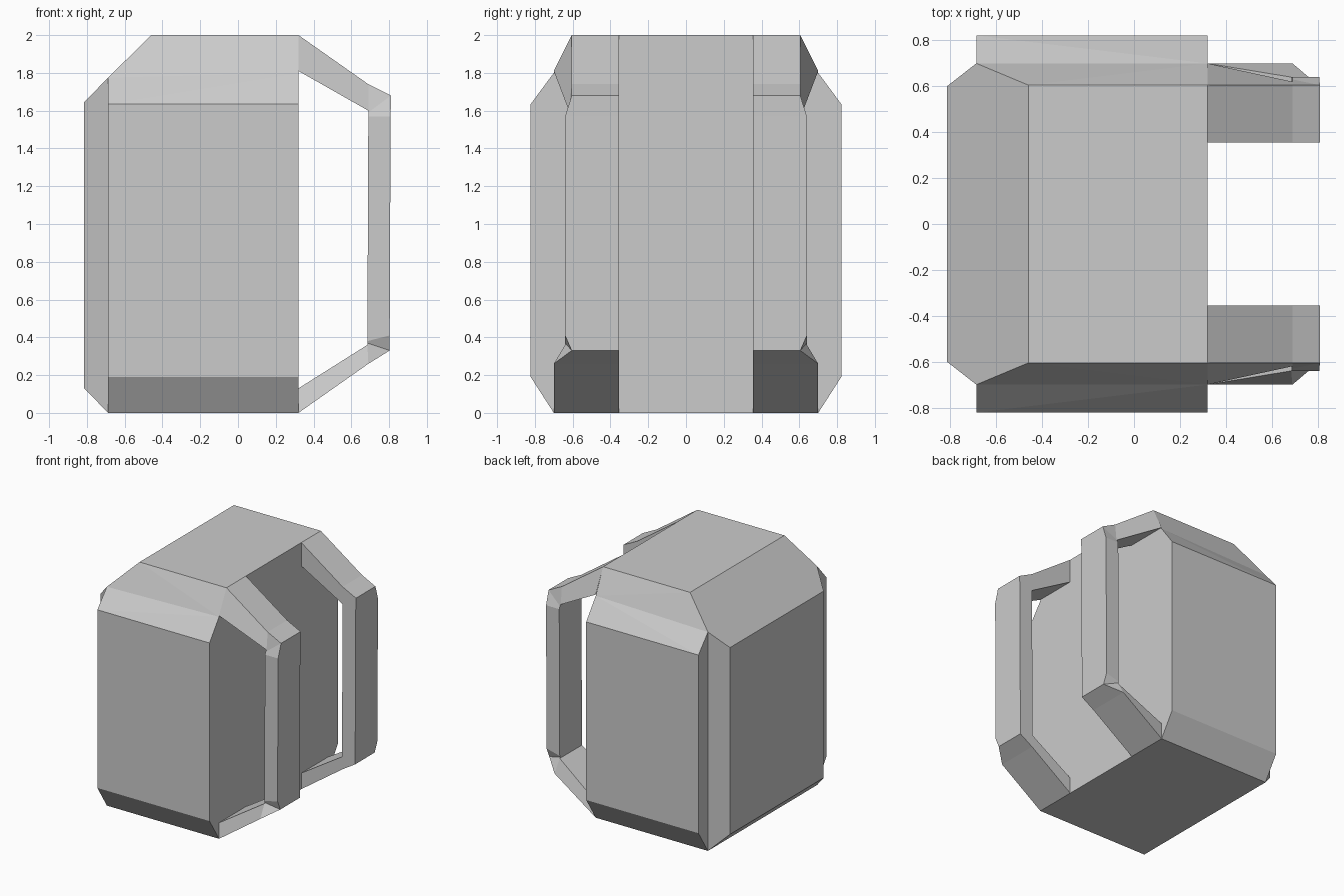
import bpy, bmesh
from math import radians

if "Cube" in bpy.data.objects:
    bpy.data.objects.remove(bpy.data.objects["Cube"])


def finish(bm, name):
    mesh = bpy.data.meshes.new(name)
    bm.to_mesh(mesh)
    bm.free()
    obj = bpy.data.objects.new(name, mesh)
    bpy.context.collection.objects.link(obj)
    return obj


def hull(bm, points):
    verts = [bm.verts.new(p) for p in points]
    bmesh.ops.convex_hull(bm, input=verts)


X0, X1, W, P = -0.687, 0.32, 0.70, 0.822   # body back, strap side, half width, pocket half width

# Body: core with chamfered top and a raised panel on the -x side
bm = bmesh.new()
core = []
for s in (-1, 1):
    core += [(X0, s * W, 0), (X1, s * W, 0), (X1, s * W, 1.80), (X0, s * W, 1.775),
             (-0.46, s * 0.605, 2), (X1, s * 0.605, 2),
             (-0.815, s * 0.60, 0.13), (-0.815, s * 0.60, 1.645)]
hull(bm, core)

# Side pockets with sloped top and bottom
for s in (-1, 1):
    hull(bm, [(X0, s * W, 0), (X1, s * W, 0), (X1, s * W, 1.80), (X0, s * W, 1.775),
              (X0, s * P, 0.19), (X1, s * P, 0.19),
              (X1, s * P, 1.635), (X0, s * P, 1.635)])

# Remove the hidden walls between pockets and core, then weld
inner = [f for f in bm.faces if any(
    all(abs(v.co.y - s * W) < 1e-4 for v in f.verts) for s in (-1, 1))]
bmesh.ops.delete(bm, geom=inner, context='FACES')
bmesh.ops.remove_doubles(bm, verts=bm.verts[:], dist=1e-4)
bmesh.ops.dissolve_limit(bm, angle_limit=radians(1), verts=bm.verts[:], edges=bm.edges[:])
bmesh.ops.recalc_face_normals(bm, faces=bm.faces[:])
finish(bm, "backpack_body")

# Shoulder straps: sections as (outer x, z, y, inner x, z, y), top to bottom
SECTIONS = [
    (X1, 2.00, 0.605, X1, 1.81, 0.70),
    (0.69, 1.74, 0.605, 0.69, 1.60, 0.62),
    (0.81, 1.68, 0.605, 0.69, 1.59, 0.63),
    (0.808, 1.57, 0.64, 0.69, 1.57, 0.64),
    (0.803, 0.41, 0.64, 0.685, 0.38, 0.64),
    (0.803, 0.33, 0.605, 0.685, 0.37, 0.64),
    (0.69, 0.26, 0.70, 0.685, 0.36, 0.64),
    (X1, 0.00, 0.70, X1, 0.13, 0.70),
]
for side, name in ((-1, "front_strap"), (1, "rear_strap")):
    bm = bmesh.new()
    rings = []
    for xo, zo, yo, xi, zi, yi in SECTIONS:
        rings.append([bm.verts.new(p) for p in (
            (xo, side * 0.355, zo), (xo, side * yo, zo),
            (xi, side * yi, zi), (xi, side * 0.355, zi))])
    for a, b in zip(rings, rings[1:]):
        for i in range(4):
            j = (i + 1) % 4
            bm.faces.new((a[i], a[j], b[j], b[i]))
    bmesh.ops.recalc_face_normals(bm, faces=bm.faces[:])
    finish(bm, name)
